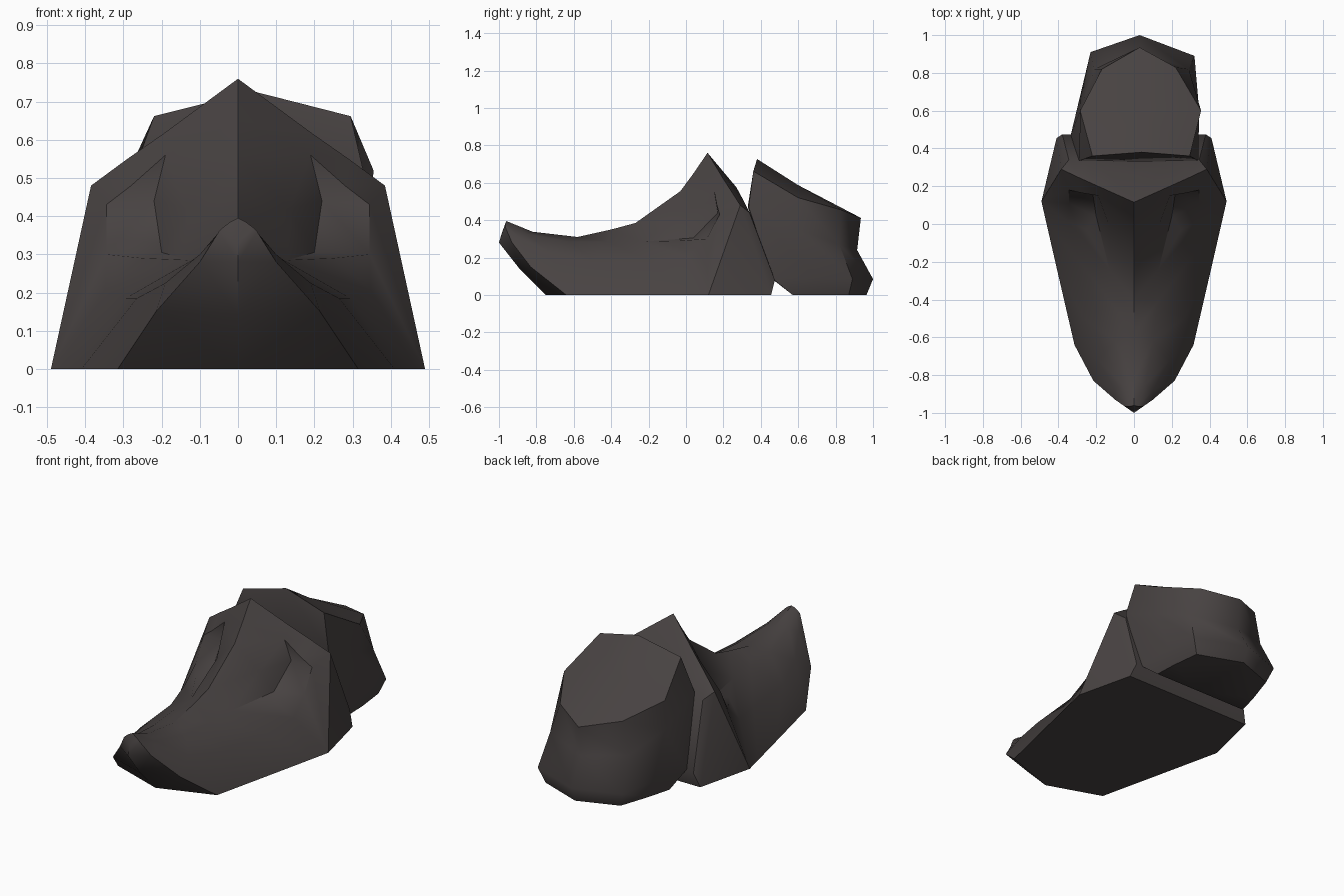
import bpy, bmesh

mat = bpy.data.materials.new("dark_stone")
mat.diffuse_color = (0.064, 0.055, 0.054, 1)


def finish(name, bm, angle):
    """Weld, orient and shade a mesh part."""
    bmesh.ops.remove_doubles(bm, verts=bm.verts, dist=0.0005)
    bmesh.ops.recalc_face_normals(bm, faces=bm.faces)
    me = bpy.data.meshes.new(name)
    bm.to_mesh(me)
    bm.free()
    me.materials.append(mat)
    ob = bpy.data.objects.new(name, me)
    bpy.context.collection.objects.link(ob)
    bpy.ops.object.select_all(action='DESELECT')
    bpy.context.view_layer.objects.active = ob
    ob.select_set(True)
    bpy.ops.object.shade_smooth_by_angle(angle=angle)
    return ob


def skin(bm, lines, closed=False):
    """Join neighbouring point lines with quads."""
    grid = [[bm.verts.new(p) for p in line] for line in lines]
    for a, b in zip(grid, grid[1:]):
        n = len(a)
        for i in range(n if closed else n - 1):
            j = (i + 1) % n
            bm.faces.new((a[i], a[j], b[j], b[i]))
    return grid


# Head: half shell as lengthwise lines from crest to underside,
# each running snout tip -> brow wall -> back rim -> inset back plate
crest = [(0, -.96, .395), (0, -.82, .338), (0, -.58, .31), (0, -.4, .35), (0, -.27, .385),
         (0, -.03, .555), (0, .04, .65), (0, .04, .65), (0, .115, .76), (0, .115, .76),
         (0, .27, .575), (0, .4, .3)]
snout = [(.02, -.965, .385), (.06, -.85, .325), (.1, -.62, .285), (.12, -.42, .285),
         (.13, -.24, .285)]
socket_inner = snout + [(.135, 0, .42), (.19, .15, .56), (.19, .15, .56), (.19, .2, .62),
                        (.19, .2, .62), (.17, .305, .51), (0, .4, .3)]
socket_floor = snout + [(.2, .04, .305), (.22, .17, .44), (.28, .165, .48), (.29, .245, .55),
                        (.29, .245, .55), (.25, .32, .48), (0, .4, .3)]
socket_outer = snout + [(.25, -.03, .29), (.345, .11, .3), (.345, .18, .43), (.385, .29, .48),
                        (.385, .29, .48), (.345, .34, .44), (0, .4, .3)]
cheek = [(.04, -.965, .37), (.1, -.88, .3), (.19, -.72, .225), (.265, -.5, .185),
         (.295, -.19, .185), (.348, .01, .205), (.345, .11, .3), (.345, .18, .43),
         (.385, .29, .48), (.385, .29, .48), (.345, .34, .44), (0, .4, .3)]
jaw_edge = [(.05, -.965, .36), (.1, -.93, .28), (.215, -.83, .15), (.315, -.64, 0),
            (.41, -.23, 0), (.465, .01, 0), (.49, .12, 0), (.49, .12, 0), (.49, .12, 0),
            (.41, .455, 0), (.38, .475, .08), (0, .4, .3)]
underside = [(0, -.985, .33), (0, -1, .28), (0, -.89, .14), (0, -.75, 0), (0, -.23, 0),
             (0, .01, 0), (0, .12, 0), (0, .12, 0), (0, .12, 0), (0, .455, 0),
             (0, .475, .08), (0, .4, .3)]

bm = bmesh.new()
for s in (1, -1):
    skin(bm, [[(s * x, y, z) for x, y, z in line] for line in
              (crest, socket_inner, socket_floor, socket_outer, cheek, jaw_edge, underside)])
    # snout tip cap
    bm.faces.new([bm.verts.new((s * l[0][0], l[0][1], l[0][2]))
                  for l in (crest, socket_inner, cheek, jaw_edge, underside)])
finish("head", bm, 0.68)

# Neck block: stacked rings, crowned sloping top down to flat foot
top_ring = [(.04, .38, .727), (.295, .36, .662), (.355, .6, .52), (.22, .83, .455),
            (.03, .935, .412), (-.17, .82, .455), (-.285, .6, .52), (-.22, .36, .662)]
waist_ring = [(.03, .33, .47), (.34, .335, .47), (.345, .6, .35), (.29, .82, .27),
              (.03, .915, .24), (-.21, .82, .27), (-.285, .6, .35), (-.29, .335, .47)]
flare_ring = [(.03, .455, .09), (.34, .46, .09), (.335, .7, .09), (.32, .89, .085),
              (.03, 1, .085), (-.23, .91, .085), (-.28, .7, .09), (-.335, .47, .09)]
foot_ring = [(.03, .57, 0), (.31, .57, 0), (.305, .7, 0), (.285, .87, 0),
             (.03, .965, 0), (-.2, .88, 0), (-.26, .7, 0), (-.295, .57, 0)]
bm = bmesh.new()
rings = skin(bm, [top_ring, waist_ring, flare_ring, foot_ring], closed=True)
crown = bm.verts.new((.035, .6, .587))
for a, b in zip(rings[0], rings[0][1:] + rings[0][:1]):
    bm.faces.new((a, b, crown))
bm.faces.new(rings[-1][::-1])
finish("neck_block", bm, 1.0)
